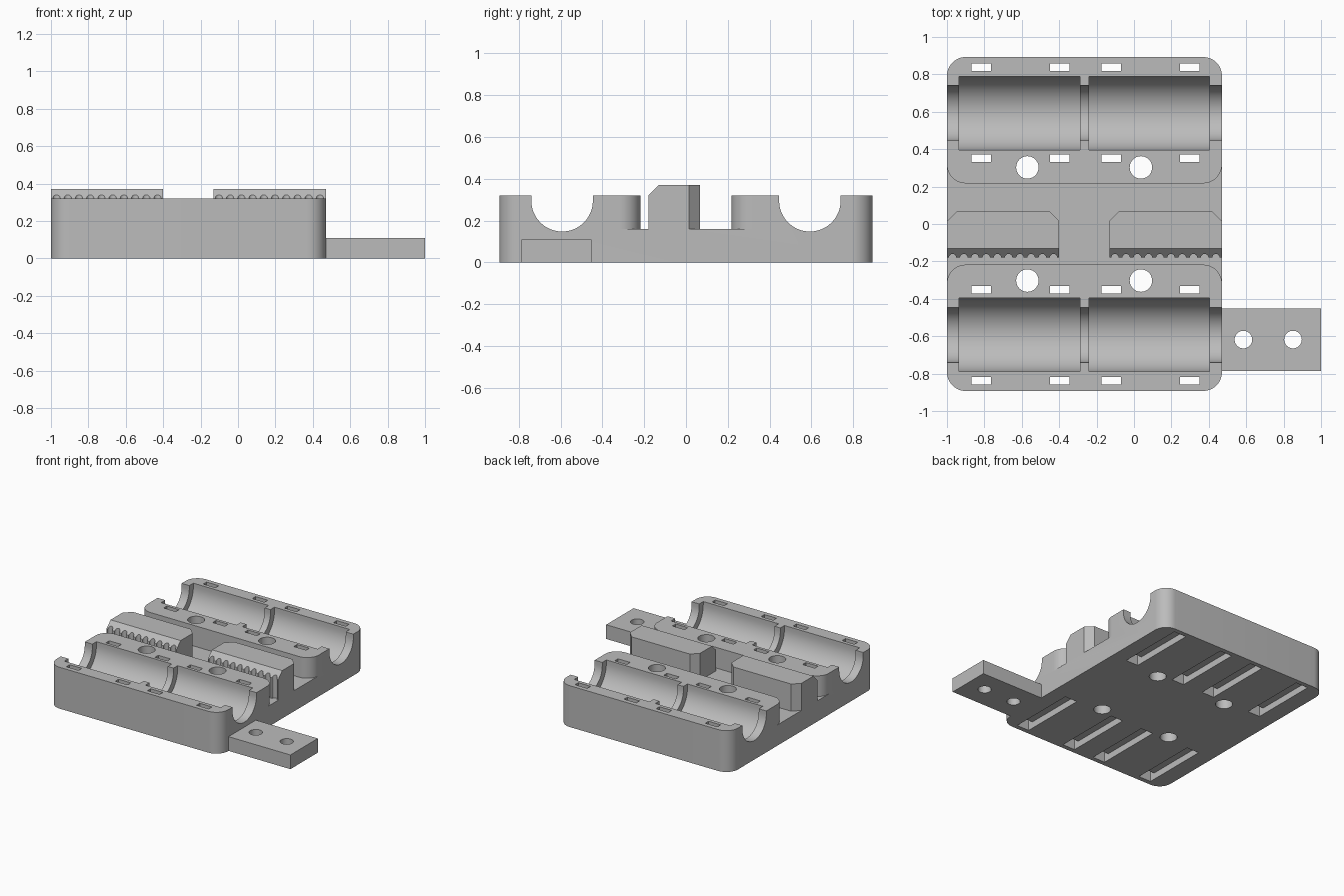
import bpy, bmesh
from math import sin, cos, pi, radians
from mathutils import Vector

if "Cube" in bpy.data.objects:
    bpy.data.objects.remove(bpy.data.objects["Cube"], do_unlink=True)

GREY = (0.5, 0.5, 0.5, 1)
plastic = bpy.data.materials.new("grey plastic")
plastic.use_nodes = True
plastic.diffuse_color = GREY
plastic.node_tree.nodes["Principled BSDF"].inputs["Base Color"].default_value = GREY

# Main sizes
LEFT, RIGHT, HALF_Y = -1.0, 0.47, 0.8925
FLOOR, TOP, CORNER = 0.16, 0.32, 0.1
RAIL_IN, ROD_Y, ROD_Z = 0.2175, 0.5925, 0.295


def arc(cx, cy, r, start, end, n=12):
    angles = [radians(start + (end - start) * i / n) for i in range(n + 1)]
    return [(cx + r * cos(a), cy + r * sin(a)) for a in angles]


def circle(cx, cy, r):
    return arc(cx, cy, r, 0, 360, 40)[:-1]


def rect(x0, x1, y0, y1):
    return [(x0, y0), (x1, y0), (x1, y1), (x0, y1)]


def prism(name, outline, low, high, axis="z"):
    """Extrude an outline along z (x, y points) or along x (y, z points)."""
    place = (lambda p: (p[0], p[1], low)) if axis == "z" else (lambda p: (low, p[0], p[1]))
    step = Vector((0, 0, high - low)) if axis == "z" else Vector((high - low, 0, 0))
    bm = bmesh.new()
    face = bm.faces.new([bm.verts.new(place(p)) for p in outline])
    ext = bmesh.ops.extrude_face_region(bm, geom=[face], use_keep_orig=True)
    moved = [g for g in ext["geom"] if isinstance(g, bmesh.types.BMVert)]
    bmesh.ops.translate(bm, verts=moved, vec=step)
    bmesh.ops.recalc_face_normals(bm, faces=bm.faces)
    mesh = bpy.data.meshes.new(name)
    bm.to_mesh(mesh)
    bm.free()
    mesh.materials.append(plastic)
    obj = bpy.data.objects.new(name, mesh)
    bpy.context.collection.objects.link(obj)
    return obj


def activate(obj):
    bpy.ops.object.select_all(action="DESELECT")
    obj.select_set(True)
    bpy.context.view_layer.objects.active = obj


def cut(obj, outline, low, high, axis="z"):
    cutter = prism("cutter", outline, low, high, axis)
    cutter.hide_render = True
    mod = obj.modifiers.new("cut", "BOOLEAN")
    mod.operation, mod.solver, mod.object = "DIFFERENCE", "EXACT", cutter
    activate(obj)
    bpy.ops.object.modifier_apply(modifier=mod.name)
    bpy.data.objects.remove(cutter, do_unlink=True)


def smooth(obj):
    activate(obj)
    bpy.ops.object.shade_smooth_by_angle(angle=radians(30))


def trough(side, r):
    """U-shaped section, open at the top."""
    y = side * ROD_Y
    return arc(y, ROD_Z, r, 180, 360, 32) + [(y + r, 0.5), (y - r, 0.5)]


# Carriage body with rounded corners
x0, x1, yc = LEFT + CORNER, RIGHT - CORNER, HALF_Y - CORNER
body = prism("carriage_body",
             arc(x1, yc, CORNER, 0, 90) + arc(x0, yc, CORNER, 90, 180)
             + arc(x0, -yc, CORNER, 180, 270) + arc(x1, -yc, CORNER, 270, 360), 0, TOP)

# Middle channel, flared round the inner corners of the two rails
yf = RAIL_IN + CORNER
channel = (arc(x1, yf, CORNER, 0, -90) + arc(x0, yf, CORNER, 270, 180)
           + [(LEFT - 0.1, yf), (LEFT - 0.1, -yf)]
           + arc(x0, -yf, CORNER, 180, 90) + arc(x1, -yf, CORNER, 90, 0)
           + [(RIGHT + 0.1, -yf), (RIGHT + 0.1, yf)])
cut(body, channel, FLOOR, 0.5)

for side in (-1, 1):
    # Rod groove and two bearing pockets
    cut(body, trough(side, 0.147), LEFT - 0.1, RIGHT + 0.1, "x")
    for start in (-0.935, -0.24):
        cut(body, trough(side, 0.197), start, start + 0.645, "x")
    # Tie slots, joined by a groove underneath
    tie = [(0.3325, -0.1), (0.8575, -0.1), (0.8575, 0.5), (0.8175, 0.5),
           (0.8175, 0.05), (0.3725, 0.05), (0.3725, 0.5), (0.3325, 0.5)]
    for start in (-0.87, -0.45, -0.175, 0.245):
        cut(body, [(side * y, z) for y, z in tie], start, start + 0.105, "x")
    # Screw holes
    for x in (-0.57, 0.037):
        cut(body, circle(x, side * 0.3025, 0.06), -0.1, 0.5)
smooth(body)

# Side tab with two holes
tab = prism("side_tab", rect(RIGHT, 1.0, -0.787, -0.452), 0, 0.11)
for x in (0.585, 0.85):
    cut(tab, circle(x, -0.618, 0.047), -0.1, 0.3)
smooth(tab)


def belt_clamp(name, a, b):
    """Block with a toothed front, chamfered back corners and front top edge."""
    front, back, cham, pitch, r = -0.18, 0.0675, 0.052, 0.06, 0.02
    pts = [(a, front)]
    for i in range(round((b - a) / pitch)):
        pts += arc(a + pitch * (i + 0.5), front, r, 180, 0, 8)
    pts += [(b, front), (b, back - cham), (b - cham, back), (a + cham, back), (a, back - cham)]
    obj = prism(name, pts, FLOOR, 0.37)
    bm = bmesh.new()
    bm.from_mesh(obj.data)
    bmesh.ops.bisect_plane(bm, geom=bm.verts[:] + bm.edges[:] + bm.faces[:],
                           plane_co=(0, front, 0.32), plane_no=(0, -1, 1), clear_outer=True)
    rim = [e for e in bm.edges if e.is_boundary]
    bmesh.ops.holes_fill(bm, edges=rim, sides=0)
    bmesh.ops.recalc_face_normals(bm, faces=bm.faces)
    bm.to_mesh(obj.data)
    bm.free()
    smooth(obj)


belt_clamp("right_belt_clamp", LEFT, -0.4)
belt_clamp("left_belt_clamp", -0.132, RIGHT)
